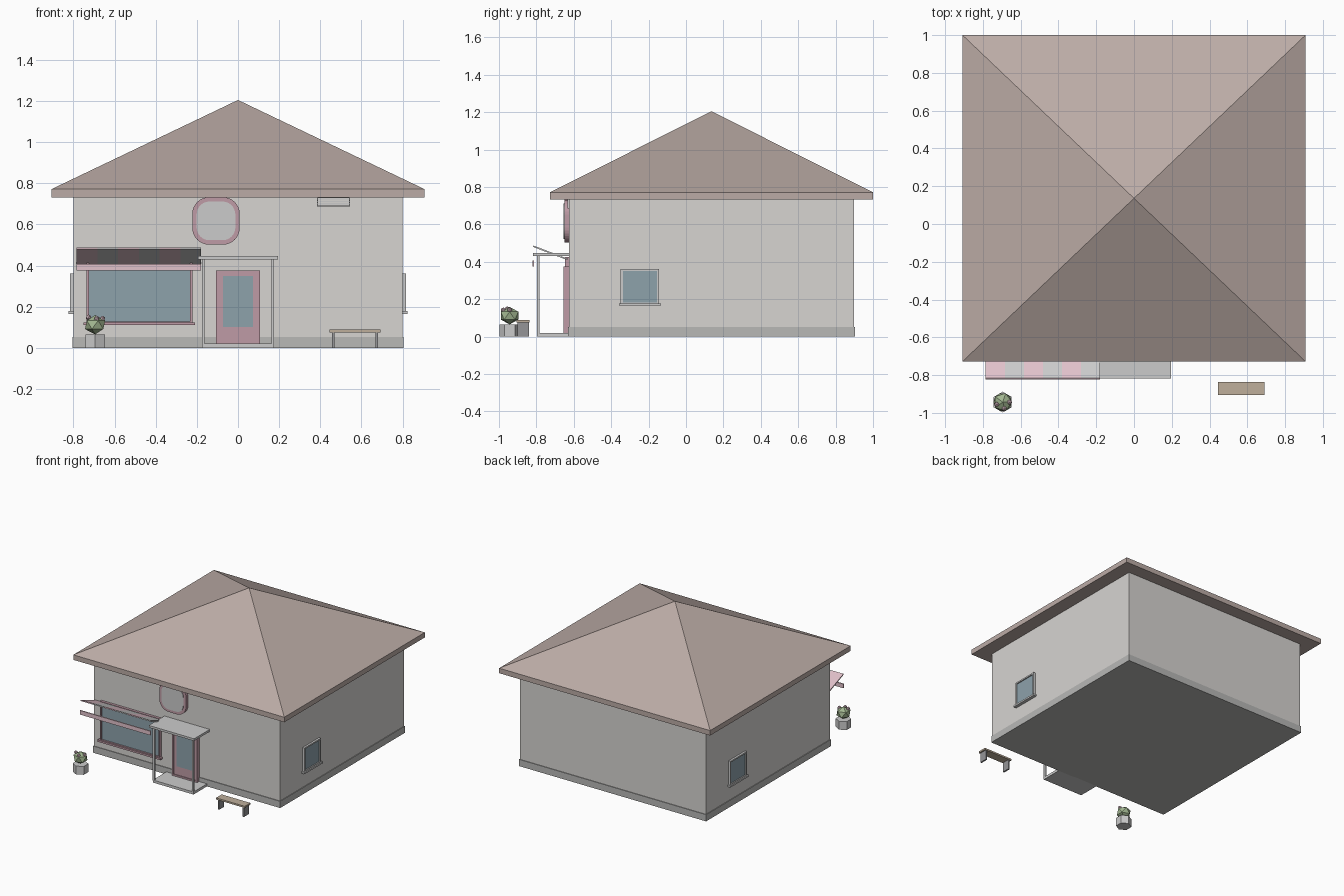
import bpy, bmesh, math
from mathutils import Matrix, Vector

if "Cube" in bpy.data.objects:
    bpy.data.objects.remove(bpy.data.objects["Cube"])

CY = 0.136            # building centre in y
FRONT = CY - 0.762    # front wall plane


def material(name, rgb):
    m = bpy.data.materials.new(name)
    m.diffuse_color = (*rgb, 1)
    m.use_nodes = True
    m.node_tree.nodes["Principled BSDF"].inputs["Base Color"].default_value = m.diffuse_color
    return m


WALL = material("plaster", (0.68, 0.66, 0.64))
STONE = material("stone", (0.48, 0.48, 0.47))
ROOF = material("roof_brown", (0.50, 0.41, 0.38))
MAUVE = material("mauve", (0.52, 0.33, 0.38))
PINK = material("pink", (0.76, 0.54, 0.60))
PALE = material("pale_trim", (0.74, 0.74, 0.72))
GLASS = material("glass", (0.27, 0.36, 0.41))
WOOD = material("wood", (0.52, 0.43, 0.33))
METAL = material("dark_metal", (0.30, 0.30, 0.31))
LEAF = material("leaf", (0.36, 0.47, 0.28))


def finish(name, bm, mat):
    bmesh.ops.recalc_face_normals(bm, faces=bm.faces[:])
    me = bpy.data.meshes.new(name)
    bm.to_mesh(me)
    bm.free()
    me.materials.append(mat)
    ob = bpy.data.objects.new(name, me)
    bpy.context.collection.objects.link(ob)
    return ob


def box(name, x, y, z, mat):
    """Box from (min, max) pairs."""
    bm = bmesh.new()
    c = [(a + b) / 2 for a, b in (x, y, z)]
    s = [b - a for a, b in (x, y, z)]
    bmesh.ops.create_cube(bm, size=1, matrix=Matrix.Translation(c) @ Matrix.Diagonal((*s, 1)))
    return finish(name, bm, mat)


def frame(name, x, y, z, t, mat):
    """Rectangular frame facing -y, bar width t."""
    bm = bmesh.new()
    rings = []
    for yy in y:
        for d in (0, t):
            rings.append([bm.verts.new((px, yy, pz)) for px, pz in (
                (x[0] + d, z[0] + d), (x[1] - d, z[0] + d),
                (x[1] - d, z[1] - d), (x[0] + d, z[1] - d))])
    for a, b in ((0, 1), (1, 3), (3, 2), (2, 0)):
        for i in range(4):
            j = (i + 1) % 4
            bm.faces.new((rings[a][i], rings[a][j], rings[b][j], rings[b][i]))
    return finish(name, bm, mat)


def rounded_panel(name, cx, cz, half, r, y, mat):
    """Rounded square plate facing -y."""
    bm = bmesh.new()
    vs = []
    for k in range(4):
        mid = math.radians(45 + 90 * k)
        ox = math.copysign(half - r, math.cos(mid))
        oz = math.copysign(half - r, math.sin(mid))
        for i in range(9):
            a = math.radians(90 * k + 90 * i / 8)
            vs.append(bm.verts.new((cx + ox + r * math.cos(a), y[0], cz + oz + r * math.sin(a))))
    f = bm.faces.new(vs)
    ext = bmesh.ops.extrude_face_region(bm, geom=[f])["geom"]
    bmesh.ops.translate(bm, vec=(0, y[1] - y[0], 0),
                        verts=[g for g in ext if isinstance(g, bmesh.types.BMVert)])
    return finish(name, bm, mat)


def ball(name, c, r, mat, sz=1.0, sub=1):
    bm = bmesh.new()
    bmesh.ops.create_icosphere(bm, subdivisions=sub, radius=r,
                               matrix=Matrix.Translation(c) @ Matrix.Diagonal((1, 1, sz, 1)))
    return finish(name, bm, mat)


# Walls and plinth
box("walls", (-0.8, 0.8), (FRONT, CY + 0.762), (0.01, 0.735), WALL)
box("plinth", (-0.805, 0.805), (FRONT - 0.005, CY + 0.767), (0, 0.052), STONE)

# Hipped roof with fascia
bm = bmesh.new()
low, high = [[bm.verts.new((sx * 0.908, CY + sy * 0.864, z))
              for sx, sy in ((-1, -1), (1, -1), (1, 1), (-1, 1))] for z in (0.732, 0.771)]
apex = bm.verts.new((0, CY, 1.205))
bm.faces.new(low)
for i in range(4):
    j = (i + 1) % 4
    bm.faces.new((low[i], low[j], high[j], high[i]))
    bm.faces.new((high[i], high[j], apex))
finish("roof", bm, ROOF)

# Shop window
frame("shop_window_frame", (-0.737, -0.222), (FRONT - 0.02, FRONT + 0.005), (0.115, 0.425), 0.012, MAUVE)
box("shop_window_glass", (-0.727, -0.232), (FRONT - 0.008, FRONT + 0.005), (0.125, 0.415), GLASS)
box("shop_window_sill", (-0.752, -0.21), (FRONT - 0.03, FRONT + 0.005), (0.11, 0.124), MAUVE)

# Striped awning and its hanging valance
A0, A1 = Vector((0, -0.816, 0.483)), Vector((0, -0.632, 0.412))
tilt = math.atan2(A1.z - A0.z, A1.y - A0.y)
for i in range(6):
    x = -0.785 + 0.101 * (i + 0.5)
    bm = bmesh.new()
    mid = (A0 + A1) / 2
    bmesh.ops.create_cube(bm, size=1, matrix=Matrix.Translation((x, mid.y, mid.z))
                          @ Matrix.Rotation(tilt, 4, 'X')
                          @ Matrix.Diagonal((0.101, (A1 - A0).length, 0.008, 1)))
    finish(f"awning_stripe_{i + 1}", bm, PALE if i % 2 else PINK)
box("awning_valance", (-0.785, -0.179), (-0.822, -0.813), (0.375, 0.407), PINK)

# Door
frame("door_frame", (-0.107, 0.107), (FRONT - 0.03, FRONT + 0.005), (0.02, 0.375), 0.012, MAUVE)
box("door_leaf", (-0.1, 0.1), (FRONT - 0.024, FRONT + 0.005), (0.02, 0.368), MAUVE)
box("door_glass", (-0.072, 0.072), (FRONT - 0.028, FRONT), (0.1, 0.35), GLASS)

# Porch
box("porch_step", (-0.175, 0.175), (-0.797, FRONT), (0, 0.02), PALE)
box("porch_canopy", (-0.195, 0.195), (-0.818, FRONT), (0.43, 0.447), PALE)
for s, side in ((-1, "left"), (1, "right")):
    box(f"porch_post_{side}", (s * 0.169 - 0.007, s * 0.169 + 0.007), (-0.797, -0.783), (0.015, 0.432), PALE)

# Blank round-cornered sign
rounded_panel("sign_border", -0.107, 0.617, 0.115, 0.08, (FRONT - 0.024, FRONT + 0.003), MAUVE)
rounded_panel("sign_panel", -0.107, 0.617, 0.094, 0.062, (FRONT - 0.028, FRONT), PALE)

# Wall vent
frame("vent_frame", (0.385, 0.545), (FRONT - 0.008, FRONT + 0.003), (0.686, 0.734), 0.005, PALE)
for i in range(3):
    z = 0.696 + i * 0.012
    box(f"vent_slat_{i + 1}", (0.389, 0.541), (FRONT - 0.006, FRONT + 0.003), (z, z + 0.007), PALE)

# Side windows, one turned half a circle about the building centre
for ang, side in ((0, "right"), (math.pi, "left")):
    M = (Matrix.Translation((0, CY, 0)) @ Matrix.Rotation(ang + math.pi / 2, 4, 'Z'))
    c = -0.383
    parts = [
        frame(f"{side}_window_frame", (c - 0.102, c + 0.102), (-0.816, -0.795), (0.172, 0.362), 0.011, PALE),
        box(f"{side}_window_glass", (c - 0.093, c + 0.093), (-0.808, -0.795), (0.18, 0.353), GLASS),
        box(f"{side}_window_sill", (c - 0.112, c + 0.112), (-0.825, -0.795), (0.165, 0.178), PALE)]
    for p in parts:
        p.data.transform(M)

# Bench
box("bench_seat", (0.445, 0.692), (-0.905, -0.836), (0.075, 0.088), WOOD)
for x, side in ((0.463, "left"), (0.675, "right")):
    box(f"bench_leg_{side}", (x - 0.006, x + 0.006), (-0.901, -0.84), (0, 0.076), METAL)

# Potted plant with flowers
PX, PY = -0.695, -0.943
bm = bmesh.new()
bmesh.ops.create_cone(bm, cap_ends=True, segments=6, radius1=0.055, radius2=0.055, depth=0.065,
                      matrix=Matrix.Translation((PX, PY, 0.0325)))
finish("planter_pot", bm, PALE)
ball("plant_foliage", (PX, PY, 0.112), 0.055, LEAF, 0.85)
for i, (dx, dy, z) in enumerate(((-0.032, -0.012, 0.148), (0.036, 0.0, 0.142), (0.008, -0.034, 0.142))):
    ball(f"flower_{i + 1}", (PX + dx, PY + dy, z), 0.014, PINK)
